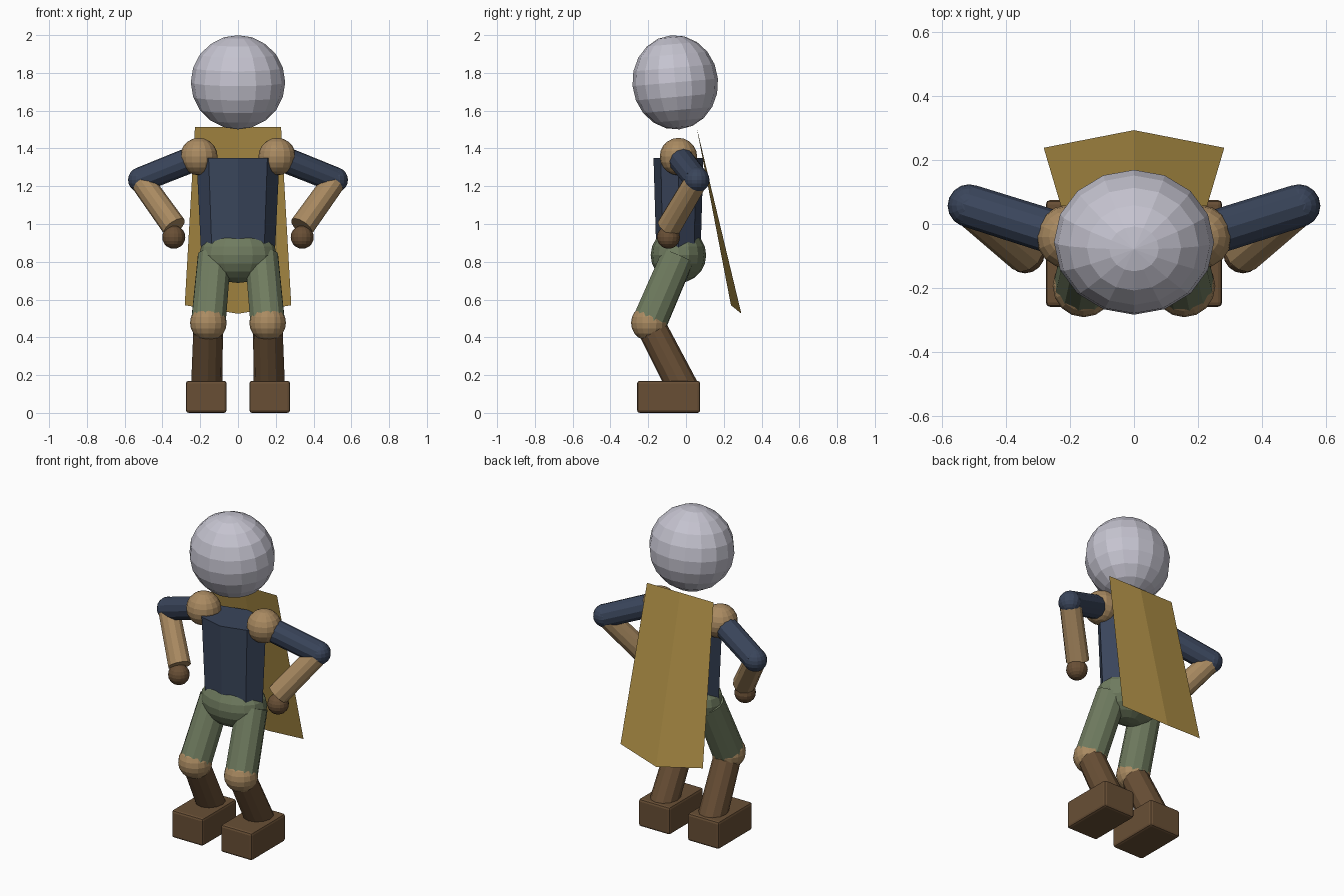
import bpy, bmesh, math
from mathutils import Vector, Matrix

if "Cube" in bpy.data.objects:
    bpy.data.objects.remove(bpy.data.objects["Cube"])


def material(name, rgb):
    m = bpy.data.materials.new(name)
    m.diffuse_color = (*rgb, 1)
    m.use_nodes = True
    m.node_tree.nodes["Principled BSDF"].inputs["Base Color"].default_value = m.diffuse_color
    return m


GREY = material("pale grey", (0.56, 0.55, 0.63))
NAVY = material("navy cloth", (0.042, 0.060, 0.105))
TAN = material("tan", (0.40, 0.255, 0.12))
GREEN = material("olive green", (0.16, 0.20, 0.115))
BROWN = material("brown leather", (0.14, 0.078, 0.036))
GOLD = material("gold cape", (0.45, 0.29, 0.065))


def finish(name, bm, mat):
    bmesh.ops.recalc_face_normals(bm, faces=bm.faces)
    mesh = bpy.data.meshes.new(name)
    bm.to_mesh(mesh)
    bm.free()
    mesh.materials.append(mat)
    ob = bpy.data.objects.new(name, mesh)
    bpy.context.collection.objects.link(ob)
    return ob


def ball(name, centre, radii, mat, segments=16, rings=10, tilt=0):
    bm = bmesh.new()
    bmesh.ops.create_uvsphere(bm, u_segments=segments, v_segments=rings, radius=1)
    m = (Matrix.Translation(centre) @ Matrix.Rotation(tilt, 4, 'X')
         @ Matrix.Diagonal((*radii, 1)))
    bm.transform(m)
    return finish(name, bm, mat)


def limb(name, a, b, ra, rb, mat, sides=12):
    """Straight tapered cylinder from a to b."""
    a, b = Vector(a), Vector(b)
    d = b - a
    bm = bmesh.new()
    bmesh.ops.create_cone(bm, cap_ends=True, segments=sides,
                          radius1=ra, radius2=rb, depth=d.length)
    bm.transform(Matrix.Translation((a + b) / 2)
                 @ d.to_track_quat('Z', 'Y').to_matrix().to_4x4())
    return finish(name, bm, mat)


# Head, tipped slightly forward
ball("head", (0, -0.057, 1.75), (0.25, 0.227, 0.25), GREY, tilt=math.radians(5))

# Torso: flattened, tapered eight-sided prism
bm = bmesh.new()
bmesh.ops.create_cone(bm, cap_ends=True, segments=8, radius1=0.195,
                      radius2=0.22, depth=0.51)
bm.transform(Matrix.Translation((0, -0.04, 1.095)) @ Matrix.Diagonal((1, 0.6, 1, 1)))
finish("torso", bm, NAVY)

# Pelvis
ball("pelvis", (0, -0.04, 0.835), (0.205, 0.147, 0.147), GREEN)

for side, s in (("left", 1), ("right", -1)):
    # Arms
    shoulder = (s * 0.207, -0.04, 1.357)
    elbow = (s * 0.515, 0.057, 1.234)
    wrist = (s * 0.337, -0.09, 0.985)
    ball(side + "_shoulder", shoulder, (0.099,) * 3, TAN)
    limb(side + "_upper_arm", shoulder, elbow, 0.069, 0.067, NAVY)
    ball(side + "_elbow", elbow, (0.067,) * 3, NAVY)
    limb(side + "_forearm", elbow, wrist, 0.062, 0.066, TAN)
    ball(side + "_hand", (s * 0.34, -0.093, 0.93), (0.061,) * 3, BROWN)

    # Legs
    hip = (s * 0.125, -0.042, 0.83)
    knee = (s * 0.157, -0.194, 0.477)
    limb(side + "_thigh", hip, knee, 0.09, 0.094, GREEN)
    ball(side + "_knee", knee, (0.097,) * 3, TAN)
    limb(side + "_shin", knee, (s * 0.166, -0.015, 0.13), 0.078, 0.083, BROWN)

    # Boots: bevelled blocks
    bm = bmesh.new()
    bmesh.ops.create_cube(bm, size=1)
    bm.transform(Matrix.Translation((s * 0.168, -0.092, 0.085))
                 @ Matrix.Diagonal((0.215, 0.334, 0.17, 1)))
    boot = finish(side + "_boot", bm, BROWN)
    bev = boot.modifiers.new("rounded_edges", 'BEVEL')
    bev.width = 0.014
    bev.segments = 2

# Cape: sheet folded along its centre line
bm = bmesh.new()
top = [bm.verts.new((x, 0.056, 1.513)) for x in (-0.228, 0, 0.228)]
hem = [bm.verts.new(p) for p in ((-0.282, 0.238, 0.57), (0, 0.293, 0.525),
                                 (0.282, 0.238, 0.57))]
for i in (0, 1):
    bm.faces.new((top[i], top[i + 1], hem[i + 1], hem[i]))
finish("cape", bm, GOLD)
